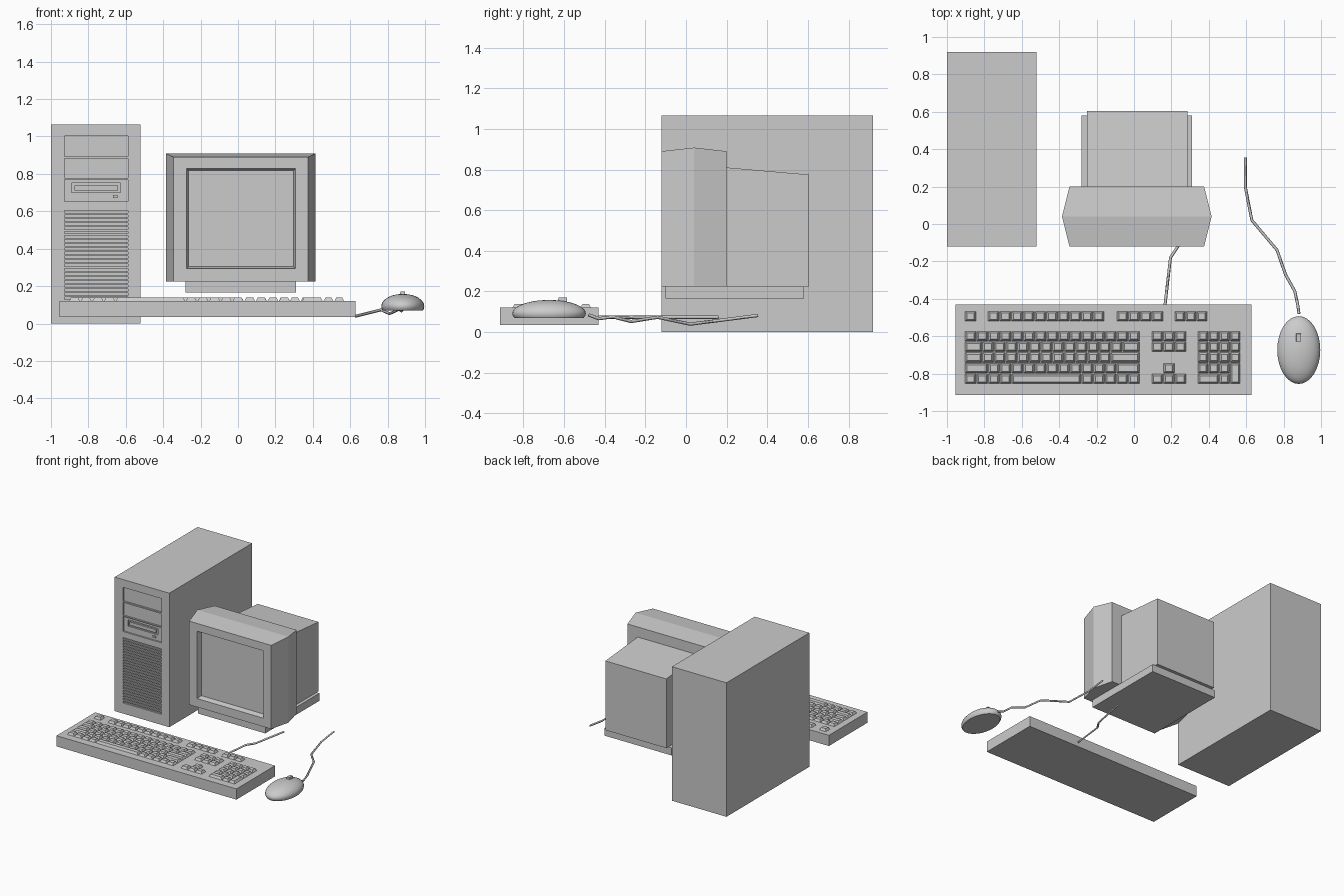
import bpy, bmesh
from mathutils import Vector

if "Cube" in bpy.data.objects:
    bpy.data.objects.remove(bpy.data.objects["Cube"])


def finish(name, bm):
    bmesh.ops.recalc_face_normals(bm, faces=bm.faces)
    me = bpy.data.meshes.new(name)
    bm.to_mesh(me)
    bm.free()
    ob = bpy.data.objects.new(name, me)
    bpy.context.collection.objects.link(ob)
    return ob


def loft(bm, rings):
    """Skin equal-length rings of points and cap both ends."""
    vs = [[bm.verts.new(p) for p in r] for r in rings]
    n = len(rings[0])
    for a, b in zip(vs, vs[1:]):
        for i in range(n):
            bm.faces.new((a[i], a[(i + 1) % n], b[(i + 1) % n], b[i]))
    bm.faces.new(vs[0])
    return bm.faces.new(vs[-1])


def add_box(bm, x0, x1, y0, y1, z0, z1, t=0.0):
    """Box whose top is inset by t."""
    loft(bm, [[(x0 + i, y0 + i, z), (x1 - i, y0 + i, z), (x1 - i, y1 - i, z), (x0 + i, y1 - i, z)]
              for z, i in ((z0, 0), (z1, t))])


def box(name, *dims, t=0.0):
    bm = bmesh.new()
    add_box(bm, *dims, t=t)
    return finish(name, bm)


def carve(ob, boxes):
    bm = bmesh.new()
    for b in boxes:
        add_box(bm, *b)
    cutter = finish("cutter", bm)
    cutter.hide_render = True
    mod = ob.modifiers.new("carve", 'BOOLEAN')
    mod.operation, mod.solver, mod.object = 'DIFFERENCE', 'EXACT', cutter
    bpy.context.view_layer.objects.active = ob
    bpy.ops.object.modifier_apply(modifier=mod.name)
    bpy.data.objects.remove(cutter)


def cord(name, pts, r=0.008):
    cu = bpy.data.curves.new(name, 'CURVE')
    cu.dimensions = '3D'
    cu.bevel_depth, cu.bevel_resolution, cu.use_fill_caps = r, 0, True
    sp = cu.splines.new('POLY')
    sp.points.add(len(pts) - 1)
    for p, co in zip(sp.points, pts):
        p.co = (*co, 1)
    bpy.context.collection.objects.link(bpy.data.objects.new(name, cu))


# Tower with recessed drive bays and a louvred lower front
tower = box("tower_case", -1, -0.52, -0.12, 0.92, 0, 1.065)
X0, X1, F = -0.928, -0.587, -0.12
cuts = [(X0, X1, F - 0.05, F + 0.012, a, b)
        for a, b in ((0.892, 1.003), (0.778, 0.882), (0.652, 0.770))]
cuts += [(X0, X1, F - 0.05, F + 0.014, 0.084 + i * 0.022, 0.097 + i * 0.022) for i in range(24)]
carve(tower, cuts)
carve(tower, [(-0.89, -0.627, F - 0.05, F + 0.022, 0.70, 0.75)])
box("floppy_slot_bar", -0.875, -0.642, F + 0.01, F + 0.022, 0.712, 0.738)
box("floppy_button", -0.668, -0.645, F + 0.003, F + 0.012, 0.672, 0.686)

# Monitor head: swells mid-depth, with a recessed screen
bm = bmesh.new()
C = 0.015
front = loft(bm, [[(C - w, y, 0.225), (C + w, y, 0.225), (C + w, y, z), (C - w, y, z)]
                  for y, w, z in ((0.20, 0.36, 0.89), (0.04, 0.40, 0.908), (-0.12, 0.36, 0.89))])
bmesh.ops.inset_individual(bm, faces=[front], thickness=0.07)
for v, (x, z) in zip(front.verts, ((-0.275, 0.293), (0.307, 0.293), (0.307, 0.828), (-0.275, 0.828))):
    v.co.x, v.co.z = x, z
bmesh.ops.inset_individual(bm, faces=[front], thickness=0.015)
for v in front.verts:
    v.co.y += 0.04
finish("monitor_head", bm)

# Monitor rear housing with sloping top, and base plate
bm = bmesh.new()
loft(bm, [[(-0.25, y, 0.225), (0.285, y, 0.225), (0.285, y, z), (-0.25, y, z)]
          for y, z in ((0.20, 0.81), (0.605, 0.775))])
finish("monitor_rear", bm)
box("monitor_base", -0.28, 0.31, -0.10, 0.58, 0.165, 0.225)

# Keyboard slab
box("keyboard_body", -0.955, 0.627, -0.915, -0.43, 0.035, 0.12)

# Keys: (start x, y of back edge, pitch, widths in key units, height in rows)
P, ROW, Y = 0.0624, 0.0571, -0.571
rows = [(-0.905, -0.465, P, [1], 1), (-0.782, -0.465, P, [1] * 10, 1),
        (-0.093, -0.465, P, [1] * 4, 1), (0.216, -0.465, 0.0587, [1] * 3, 1)]
main = [[1] * 15, [1.5] + [1] * 12 + [1.5], [1.5] + [1] * 11 + [2.5],
        [2] + [1] * 11 + [2], [1] * 4 + [6] + [1] * 5]
rows += [(-0.905, Y - i * ROW, P, m, 1) for i, m in enumerate(main)]
rows += [(0.093, Y - i * ROW, P, [1] * 3, 1) for i in (0, 1, 4)]
rows += [(0.093 + P, Y - 3 * ROW, P, [1], 1)]
Q = 0.0575
pad = [[1] * 4, [1] * 4, [1] * 4, [1] * 3, [2, 1]]
rows += [(0.34, Y - i * ROW, Q, m, 1) for i, m in enumerate(pad)]
rows += [(0.34 + 3 * Q, Y - 3 * ROW, Q, [1], 2)]
bm = bmesh.new()
for x, y, pitch, widths, h in rows:
    for w in widths:
        add_box(bm, x + 0.002, x + w * pitch - 0.002, y - h * ROW + 0.002, y - 0.002,
                0.119, 0.138, t=0.010)
        x += w * pitch
finish("keyboard_keys", bm)

# Mouse: ellipsoid with a flat underside
bm = bmesh.new()
bmesh.ops.create_uvsphere(bm, u_segments=32, v_segments=20, radius=1)
for v in bm.verts:
    v.co = Vector((0.881 + v.co.x * 0.115, -0.674 + v.co.y * 0.181, 0.092 + v.co.z * 0.066))
cut = bmesh.ops.bisect_plane(bm, geom=bm.verts[:] + bm.edges[:] + bm.faces[:],
                             plane_co=(0, 0, 0.069), plane_no=(0, 0, 1), clear_inner=True)
bmesh.ops.contextual_create(bm, geom=[e for e in cut["geom_cut"] if isinstance(e, bmesh.types.BMEdge)])
mouse = finish("mouse_body", bm)
bpy.ops.object.select_all(action='DESELECT')
mouse.select_set(True)
bpy.context.view_layer.objects.active = mouse
bpy.ops.object.shade_smooth_by_angle()
box("mouse_button", 0.864, 0.896, -0.632, -0.583, 0.13, 0.171, t=0.004)

# Cords
cord("mouse_cord", [(0.882, -0.48, 0.085), (0.875, -0.43, 0.066), (0.86, -0.36, 0.075),
                    (0.81, -0.27, 0.052), (0.765, -0.14, 0.073), (0.63, 0.02, 0.039),
                    (0.595, 0.20, 0.062), (0.595, 0.355, 0.082)])
cord("keyboard_cord", [(0.165, -0.44, 0.073), (0.195, -0.18, 0.073),
                       (0.235, -0.12, 0.073), (0.29, 0.16, 0.073)])
